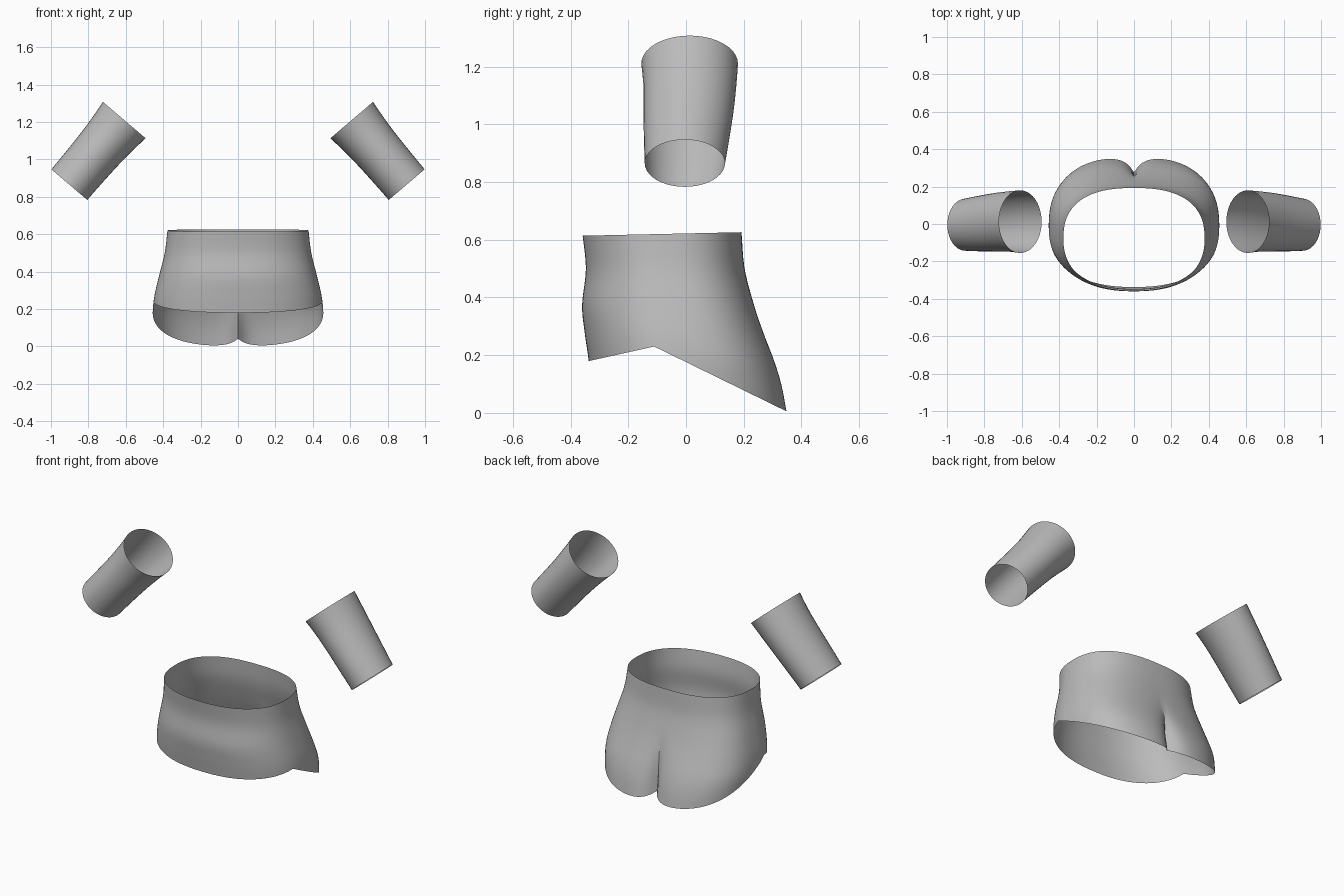
import bpy, math

if "Cube" in bpy.data.objects:
    bpy.data.objects.remove(bpy.data.objects["Cube"])

grey = bpy.data.materials.new("cloth grey")
grey.diffuse_color = (0.5, 0.5, 0.5, 1)
grey.use_nodes = True
grey.node_tree.nodes["Principled BSDF"].inputs["Base Color"].default_value = grey.diffuse_color


def interp(table, t):
    """Smooth interpolation through rows of (key, value, value...)."""
    last = len(table) - 1
    t = min(max(t, table[0][0]), table[-1][0])
    k = next(i for i in range(last) if t <= table[i + 1][0])
    a, b = table[k], table[k + 1]
    p, q = table[max(k - 1, 0)], table[min(k + 2, last)]
    h = b[0] - a[0]
    f = (t - a[0]) / h
    out = []
    for j in range(1, len(a)):
        ma = (b[j] - p[j]) / (b[0] - p[0]) * h
        mb = (q[j] - a[j]) / (q[0] - a[0]) * h
        out.append((2*f**3 - 3*f**2 + 1) * a[j] + (f**3 - 2*f**2 + f) * ma
                   + (3*f**2 - 2*f**3) * b[j] + (f**3 - f**2) * mb)
    return out


def tube(name, rings, flip=False, angle=30):
    """Open shell through equal closed rings."""
    n = len(rings[0])
    verts = [v for ring in rings for v in ring]
    faces = []
    for r in range(len(rings) - 1):
        for i in range(n):
            j = (i + 1) % n
            f = (r*n + i, (r+1)*n + i, (r+1)*n + j, r*n + j)
            faces.append(f[::-1] if flip else f)
    mesh = bpy.data.meshes.new(name)
    mesh.from_pydata(verts, [], faces)
    mesh.materials.append(grey)
    ob = bpy.data.objects.new(name, mesh)
    bpy.context.collection.objects.link(ob)
    bpy.context.view_layer.objects.active = ob
    ob.select_set(True)
    if angle:
        bpy.ops.object.shade_smooth_by_angle(angle=math.radians(angle))
    ob.select_set(False)
    return ob


# Waist piece: height, half width, front y, back y, middle y, back squareness, cleft depth
BODY = [
    (0.00, 0.435, -0.325, 0.358, -0.03, 2.8, 0.075),
    (0.10, 0.450, -0.330, 0.338, -0.03, 2.8, 0.070),
    (0.18, 0.456, -0.337, 0.312, -0.03, 2.8, 0.050),
    (0.27, 0.447, -0.350, 0.275, -0.04, 2.75, 0.020),
    (0.37, 0.424, -0.360, 0.238, -0.05, 2.7, 0.003),
    (0.50, 0.392, -0.347, 0.203, -0.07, 2.6, 0.0),
    (0.63, 0.376, -0.360, 0.192, -0.08, 2.5, 0.0),
]


def body_point(phi, z):
    w, front, back, mid, square, cleft = interp(BODY, z)
    c, s = math.cos(phi), math.sin(phi)
    n = square if s > 0 else 2.3
    r = (abs(c)**n + abs(s)**n) ** (-1 / n)
    x = w * r * c
    y = mid + r * s * ((back - mid) if s > 0 else (mid - front))
    if s > 0:
        y -= cleft * math.exp(-abs(x) / 0.045)
    return x, y, z


def hem(y):
    if y < -0.11:
        return 0.23 + (y + 0.11) * 0.222
    return max(0.0, 0.23 - (y + 0.11) * 0.49)


SEGS, ROWS = 128, 20
columns = []
for i in range(SEGS):
    phi = 2 * math.pi * i / SEGS
    low = 0.2
    for _ in range(40):
        low = 0.5 * low + 0.5 * hem(body_point(phi, low)[1])
    top = 0.62 + 0.022 * (body_point(phi, 0.62)[1] + 0.08)
    columns.append([body_point(phi, top + (low - top) * r / ROWS) for r in range(ROWS + 1)])
tube("waist_piece", [[col[r] for col in columns] for r in range(ROWS + 1)])

# Sleeves: position along the arm, radius, back-most and front-most y
SLEEVE = [
    (0.0, 0.150, -0.155, 0.180),
    (0.2, 0.140, -0.148, 0.175),
    (0.45, 0.132, -0.147, 0.166),
    (0.75, 0.128, -0.146, 0.150),
    (1.0, 0.126, -0.143, 0.135),
]
A, B = (0.608, 1.21), (0.902, 0.865)
length = math.hypot(B[0] - A[0], B[1] - A[1])
dx, dz = (B[0] - A[0]) / length, (B[1] - A[1]) / length
for side, name in ((1, "left_sleeve"), (-1, "right_sleeve")):
    rings = []
    for k in range(11):
        t = k / 10
        rad, y0, y1 = interp(SLEEVE, t)
        cx, cz = A[0] + dx * length * t, A[1] + dz * length * t
        ring = []
        for i in range(40):
            a = 2 * math.pi * i / 40
            u = rad * math.cos(a)
            ring.append((side * (cx - dz * u),
                         (y0 + y1) / 2 + (y1 - y0) / 2 * math.sin(a),
                         cz + dx * u))
        rings.append(ring)
    tube(name, rings, flip=side < 0)
